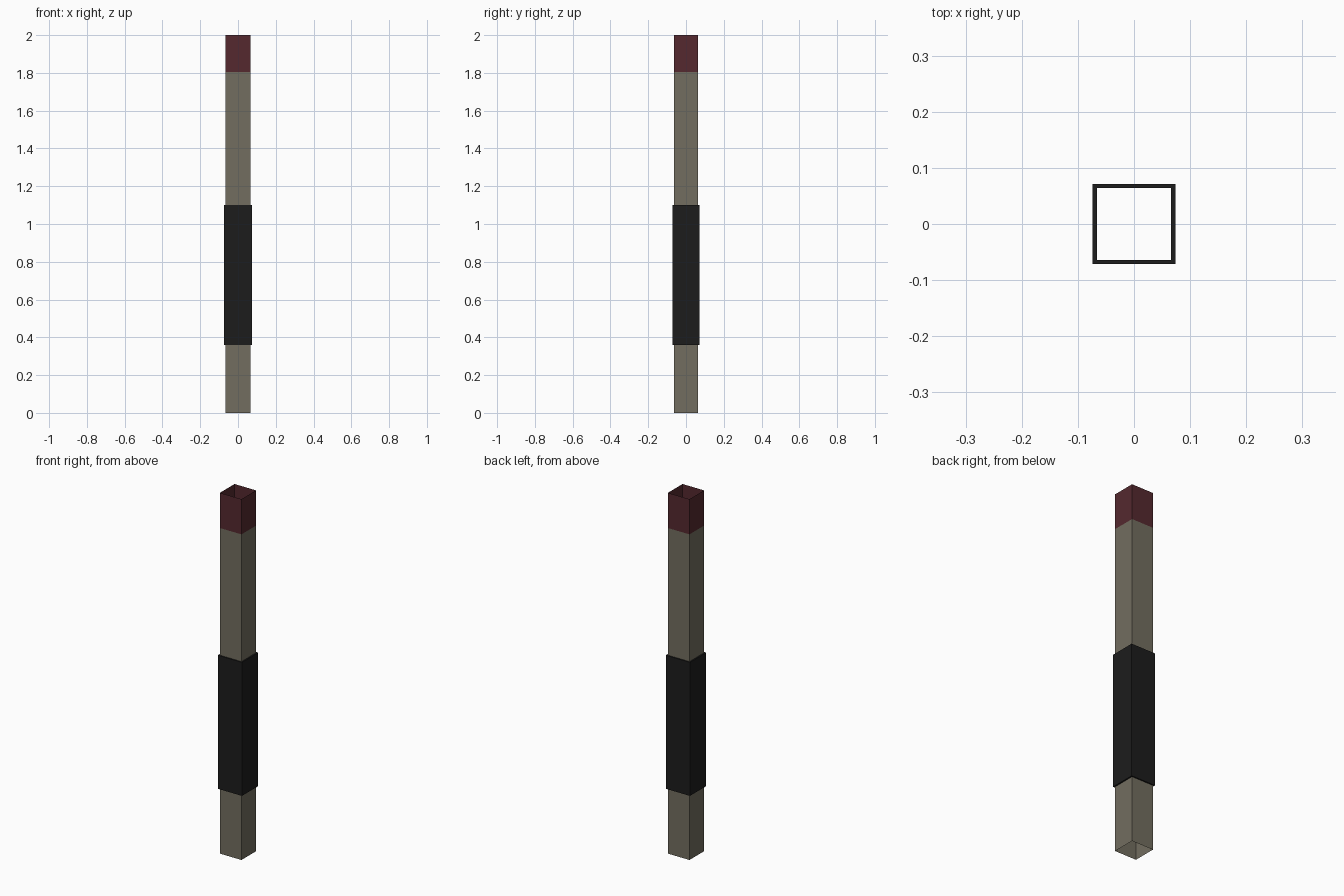
import bpy, bmesh

if "Cube" in bpy.data.objects:
    bpy.data.objects.remove(bpy.data.objects["Cube"])

SHAFT = (0.066, 0.064)   # half widths in x and y
GRIP = (0.074, 0.071)


def material(name, color):
    m = bpy.data.materials.new(name)
    m.diffuse_color = (*color, 1)
    m.use_nodes = True
    m.node_tree.nodes["Principled BSDF"].inputs["Base Color"].default_value = m.diffuse_color
    return m


def square_tube(name, levels, mat):
    """Thin open tube through rectangular rings given as (half widths, z)."""
    bm = bmesh.new()
    rings = [[bm.verts.new((sx * w[0], sy * w[1], z))
              for sx, sy in ((-1, -1), (1, -1), (1, 1), (-1, 1))]
             for w, z in levels]
    for lo, hi in zip(rings, rings[1:]):
        for i in range(4):
            j = (i + 1) % 4
            bm.faces.new((lo[i], lo[j], hi[j], hi[i]))
    mesh = bpy.data.meshes.new(name)
    bm.to_mesh(mesh)
    bm.free()
    mesh.materials.append(mat)
    obj = bpy.data.objects.new(name, mesh)
    bpy.context.collection.objects.link(obj)
    return obj


beige = material("beige", (0.17, 0.155, 0.115))
black = material("black", (0.012, 0.012, 0.012))
red = material("dark_red", (0.09, 0.022, 0.028))

# Bare shaft below and above the grip
square_tube("lower_shaft", [(SHAFT, 0), (SHAFT, 0.36)], beige)
square_tube("upper_shaft", [(SHAFT, 1.10), (SHAFT, 1.805)], beige)

# Raised grip with stepped shoulders at both ends
square_tube("grip", [(SHAFT, 0.36), (GRIP, 0.36), (GRIP, 1.10), (SHAFT, 1.10)], black)

# Coloured open tip
square_tube("tip", [(SHAFT, 1.805), (SHAFT, 2.0)], red)
